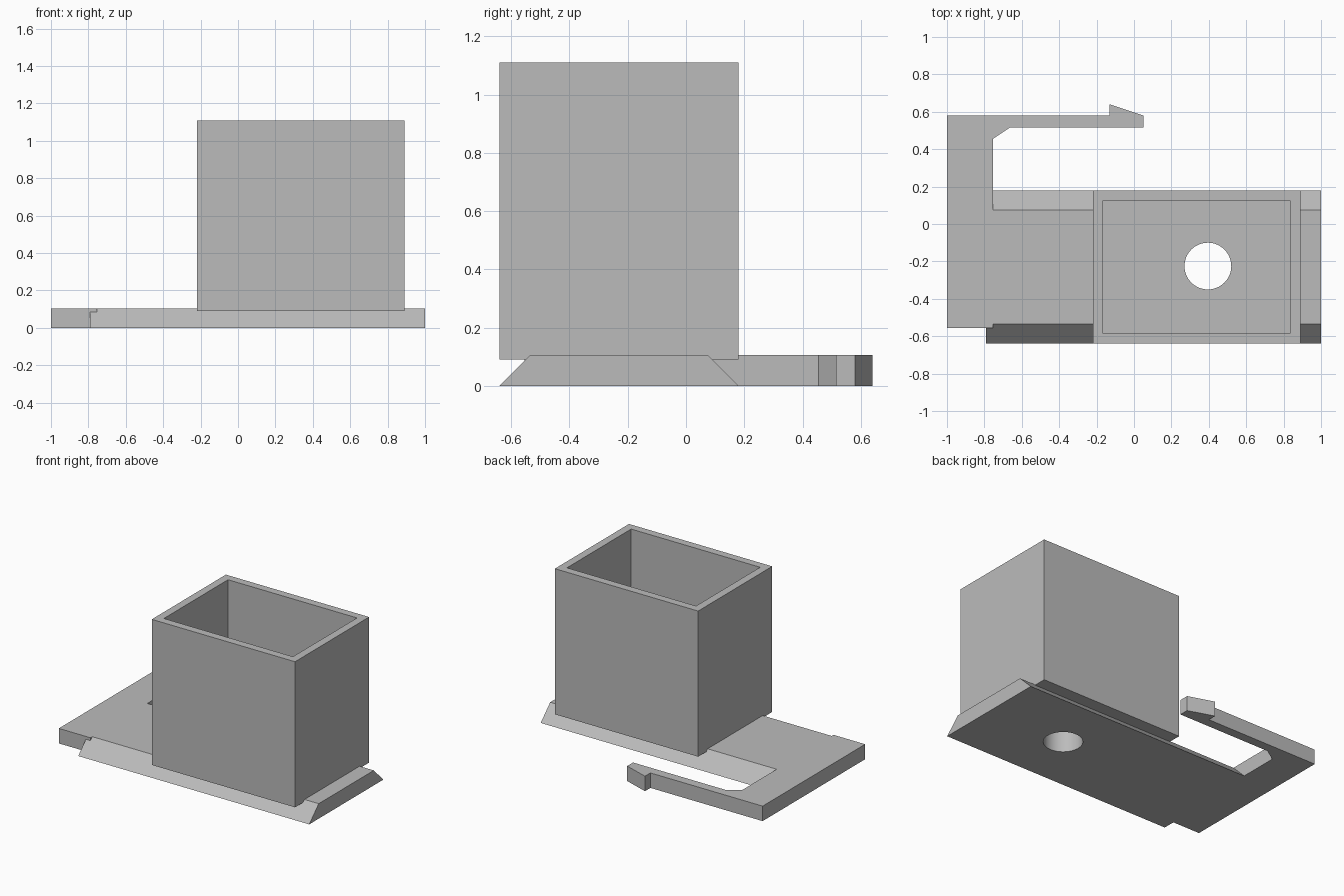
import bpy
import bmesh
from math import radians
from mathutils import Matrix, Vector

if "Cube" in bpy.data.objects:
    bpy.data.objects.remove(bpy.data.objects["Cube"], do_unlink=True)

GREY = (0.5, 0.5, 0.5, 1)
grey = bpy.data.materials.new("light grey plastic")
grey.use_nodes = True
grey.diffuse_color = GREY
grey.node_tree.nodes["Principled BSDF"].inputs["Base Color"].default_value = GREY


def finish(name, bm):
    bmesh.ops.recalc_face_normals(bm, faces=bm.faces)
    mesh = bpy.data.meshes.new(name)
    bm.to_mesh(mesh)
    bm.free()
    mesh.materials.append(grey)
    obj = bpy.data.objects.new(name, mesh)
    bpy.context.collection.objects.link(obj)
    return obj


def prism(name, points, offset):
    """Extrude a closed outline along an offset."""
    bm = bmesh.new()
    face = bm.faces.new([bm.verts.new(p) for p in points])
    new = bmesh.ops.extrude_face_region(bm, geom=[face])["geom"]
    verts = [g for g in new if isinstance(g, bmesh.types.BMVert)]
    bmesh.ops.translate(bm, verts=verts, vec=Vector(offset))
    return finish(name, bm)


def block(name, x0, x1, y0, y1, z0, z1):
    outline = [(x0, y0, z0), (x1, y0, z0), (x1, y1, z0), (x0, y1, z0)]
    return prism(name, outline, (0, 0, z1 - z0))


def cylinder(name, x, y, radius, height):
    bm = bmesh.new()
    bmesh.ops.create_cone(bm, cap_ends=True, segments=64, radius1=radius,
                          radius2=radius, depth=height,
                          matrix=Matrix.Translation((x, y, 0)))
    return finish(name, bm)


def combine(obj, other, operation, keep=False):
    bpy.context.view_layer.objects.active = obj
    mod = obj.modifiers.new(operation.lower(), "BOOLEAN")
    mod.operation = operation
    mod.solver = "EXACT"
    mod.object = other
    bpy.ops.object.modifier_apply(modifier=mod.name)
    if not keep:
        bpy.data.objects.remove(other, do_unlink=True)


THICK = 0.105
FRONT, BACK = -0.64, 0.18
LEFT, RIGHT = -0.22, 0.89
WALL = 0.055

# Dovetail rail: trapezoid section running along x
section = [(FRONT, 0), (BACK, 0), (BACK - THICK, THICK), (FRONT + THICK, THICK)]
base_plate = prism("base_plate", [(-0.79, y, z) for y, z in section], (1.79, 0, 0))

# End stop with the springy latch arm and its barb
outline = [(-1, -0.555), (-0.755, -0.555), (-0.755, 0.455), (-0.665, 0.515),
           (0.05, 0.515), (0.05, 0.58), (-0.13, 0.64), (-0.13, 0.58), (-1, 0.58)]
latch = prism("latch_arm", [(x, y, 0) for x, y in outline], (0, 0, THICK))
combine(base_plate, latch, "UNION")

# Open-topped holder box standing on the rail
holder_box = block("holder_box", LEFT, RIGHT, FRONT, BACK, 0.09, 1.11)
cavity = block("cavity", LEFT + WALL, RIGHT - WALL, FRONT + WALL, BACK - WALL,
               0.09 + WALL, 1.3)
combine(holder_box, cavity, "DIFFERENCE")

# Round hole through the floor and the rail
drill = cylinder("drill", 0.395, -0.225, 0.125, 1)
combine(base_plate, drill, "DIFFERENCE", keep=True)
combine(holder_box, drill, "DIFFERENCE")

# Smooth the hole wall, keep every other edge sharp
bpy.ops.object.select_all(action="DESELECT")
for obj in (base_plate, holder_box):
    obj.select_set(True)
bpy.context.view_layer.objects.active = base_plate
bpy.ops.object.shade_smooth_by_angle(angle=radians(30))
